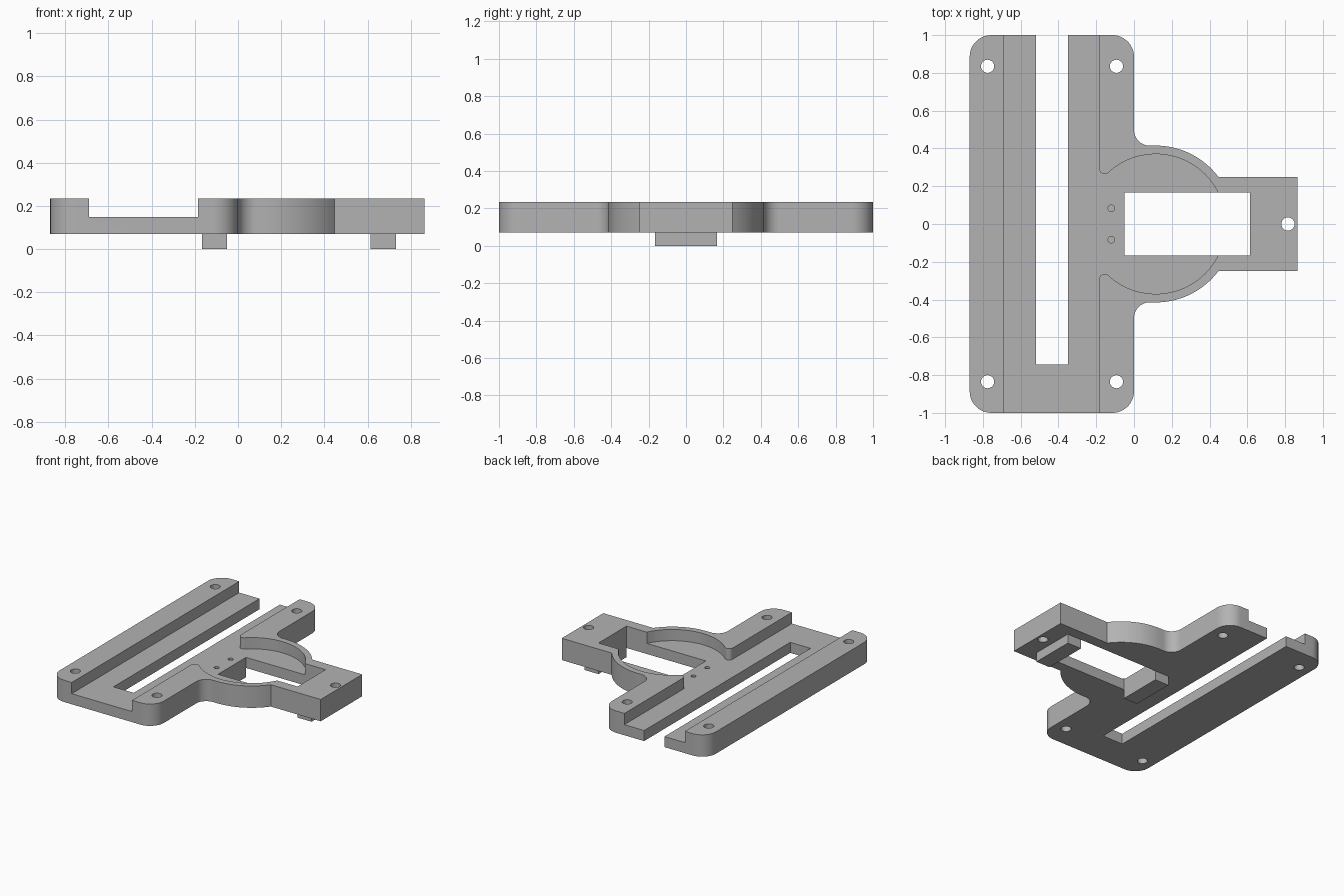
import bpy, bmesh
from math import radians, cos, sin, atan2, degrees

cube = bpy.data.objects.get("Cube")
if cube:
    bpy.data.objects.remove(cube, do_unlink=True)

grey = bpy.data.materials.new("plain grey")
grey.use_nodes = True
colour = (0.45, 0.45, 0.45, 1)
grey.diffuse_color = colour
grey.node_tree.nodes["Principled BSDF"].inputs["Base Color"].default_value = colour

BOTTOM, FLOOR, TOP = 0.07, 0.15, 0.235
CX = 0.115  # centre of the round collar


def arc(cx, cy, r, start, end, steps=12):
    angles = [radians(start + (end - start) * i / steps) for i in range(steps + 1)]
    return [(cx + r * cos(a), cy + r * sin(a)) for a in angles]


def rect(x0, x1, y0, y1):
    return [(x0, y0), (x1, y0), (x1, y1), (x0, y1)]


def prism(name, outline, z0, z1):
    """Extrude a counter-clockwise outline between two heights."""
    bm = bmesh.new()
    face = bm.faces.new([bm.verts.new((x, y, z0)) for x, y in outline])
    new = bmesh.ops.extrude_face_region(bm, geom=[face])["geom"]
    for v in new:
        if isinstance(v, bmesh.types.BMVert):
            v.co.z = z1
    bmesh.ops.recalc_face_normals(bm, faces=bm.faces)
    mesh = bpy.data.meshes.new(name)
    bm.to_mesh(mesh)
    bm.free()
    mesh.materials.append(grey)
    obj = bpy.data.objects.new(name, mesh)
    bpy.context.collection.objects.link(obj)
    return obj


def select(obj):
    bpy.ops.object.select_all(action='DESELECT')
    obj.select_set(True)
    bpy.context.view_layer.objects.active = obj


def cut(obj, outline, z0=0.0, z1=0.4):
    cutter = prism("cutter", outline, z0, z1)
    cutter.hide_render = True
    mod = obj.modifiers.new("cut", 'BOOLEAN')
    mod.operation, mod.solver, mod.object = 'DIFFERENCE', 'EXACT', cutter
    select(obj)
    bpy.ops.object.modifier_apply(modifier=mod.name)
    bpy.data.objects.remove(cutter, do_unlink=True)


# Base plate outline: front half, mirrored to the back
R = 0.415
neck = degrees(atan2(-0.248, 0.333))
half = (arc(-0.755, -0.885, 0.115, 180, 270)
        + arc(-0.115, -0.885, 0.115, 270, 360)
        + arc(0.083, -R - 0.083, 0.083, 180, 90)
        + arc(CX, 0, R, -90, neck, 16)
        + [(0.865, -0.248)])
plate = prism("base_plate", half + [(x, -y) for x, y in reversed(half)], BOTTOM, TOP)

# Long channel joined to the round pocket through rounded corners
r, pocket = 0.03, 0.37
lip_x = -0.185 + r
lip_y = ((pocket + r) ** 2 - (CX - lip_x) ** 2) ** 0.5
tilt = degrees(atan2(lip_y, CX - lip_x))
channel = ([(-0.69, -1.2), (-0.185, -1.2)]
           + arc(lip_x, -lip_y, r, 180, tilt)
           + arc(CX, 0, pocket, 180 + tilt, 540 - tilt, 64)
           + arc(lip_x, lip_y, r, -tilt, -180)
           + [(-0.185, 1.2), (-0.69, 1.2)])
cut(plate, channel, FLOOR)

# Open slot and rectangular window
cut(plate, rect(-0.52, -0.35, -0.745, 1.2))
cut(plate, rect(-0.05, 0.615, -0.167, 0.167))

# Screw holes and pin holes
cut(plate, arc(0.815, 0, 0.035, 0, 345, 23))
for side in (-1, 1):
    for x in (-0.775, -0.093):
        cut(plate, arc(x, side * 0.835, 0.035, 0, 345, 23))
    cut(plate, arc(-0.12, side * 0.083, 0.018, 0, 337.5, 15))

select(plate)
bpy.ops.object.shade_smooth_by_angle(angle=radians(30))

# Feet on both ends of the window
for name, x in (("inner_foot", -0.167), ("outer_foot", 0.615)):
    prism(name, rect(x, x + 0.117, -0.167, 0.167), 0, BOTTOM)
